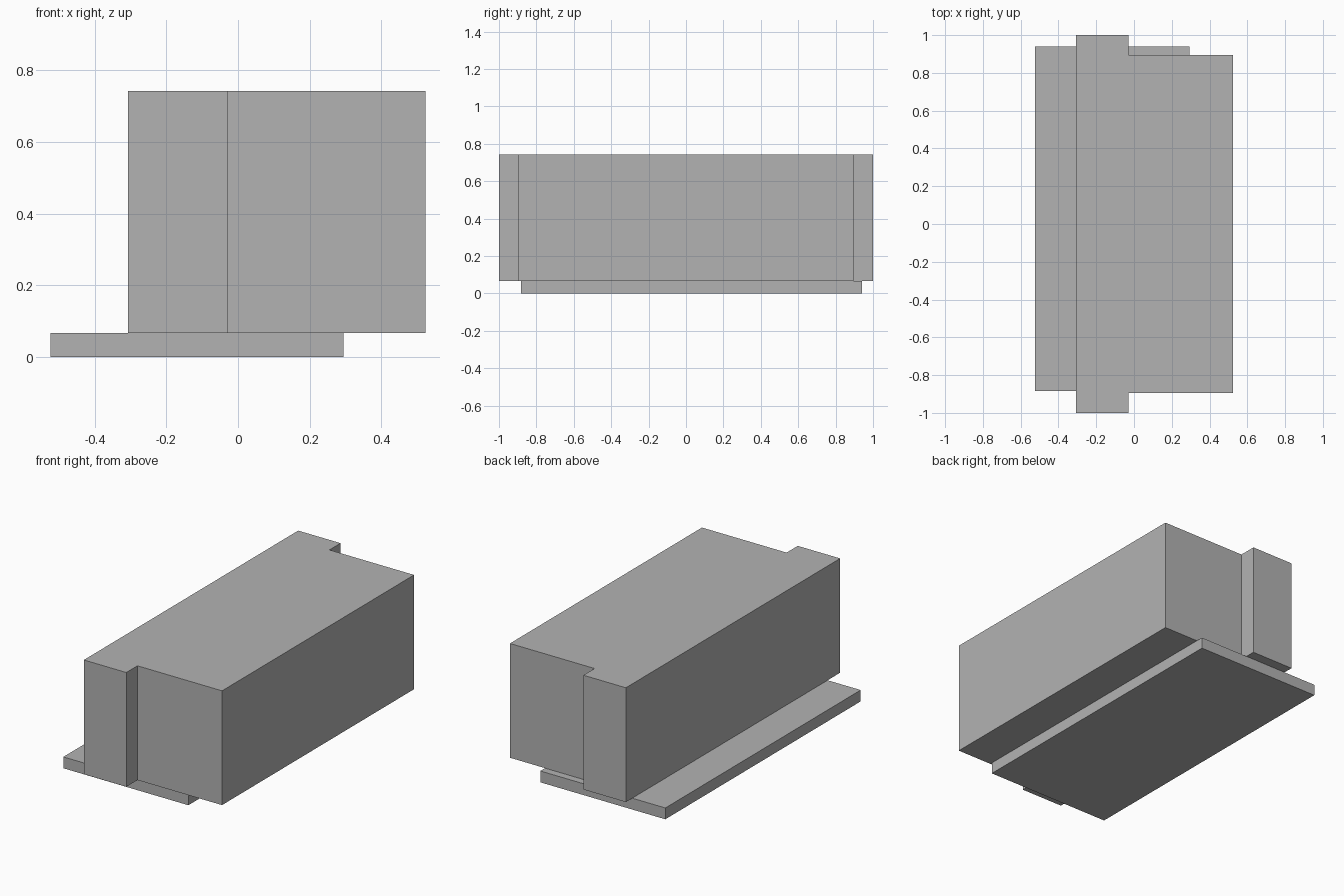
import bpy
import bmesh

default_cube = bpy.data.objects.get("Cube")
if default_cube:
    bpy.data.objects.remove(default_cube, do_unlink=True)

grey = bpy.data.materials.new("plain grey")
grey.use_nodes = True
colour = (0.45, 0.45, 0.45, 1)
grey.diffuse_color = colour
grey.node_tree.nodes["Principled BSDF"].inputs["Base Color"].default_value = colour


def extruded_outline(name, outline, bottom, top):
    """Raise a flat plan outline into a closed solid."""
    bm = bmesh.new()
    face = bm.faces.new([bm.verts.new((x, y, bottom)) for x, y in outline])
    raised = bmesh.ops.extrude_face_region(bm, geom=[face], use_keep_orig=True)
    verts = [g for g in raised["geom"] if isinstance(g, bmesh.types.BMVert)]
    bmesh.ops.translate(bm, verts=verts, vec=(0, 0, top - bottom))
    bmesh.ops.recalc_face_normals(bm, faces=bm.faces)
    mesh = bpy.data.meshes.new(name)
    bm.to_mesh(mesh)
    bm.free()
    mesh.materials.append(grey)
    obj = bpy.data.objects.new(name, mesh)
    bpy.context.collection.objects.link(obj)
    return obj


# Thin base slab, offset to one side
left, right, front, back = -0.523, 0.294, -0.883, 0.94
slab_top = 0.067
extruded_outline("base_slab",
                 [(left, front), (right, front), (right, back), (left, back)],
                 0, slab_top)

# Main block with a full-height projection at each end
half_outline = [(-0.307, -1), (-0.03, -1), (-0.03, -0.896), (0.523, -0.896)]
mirrored = [(x, -y) for x, y in reversed(half_outline)]
extruded_outline("main_block", half_outline + mirrored, slab_top, 0.742)
